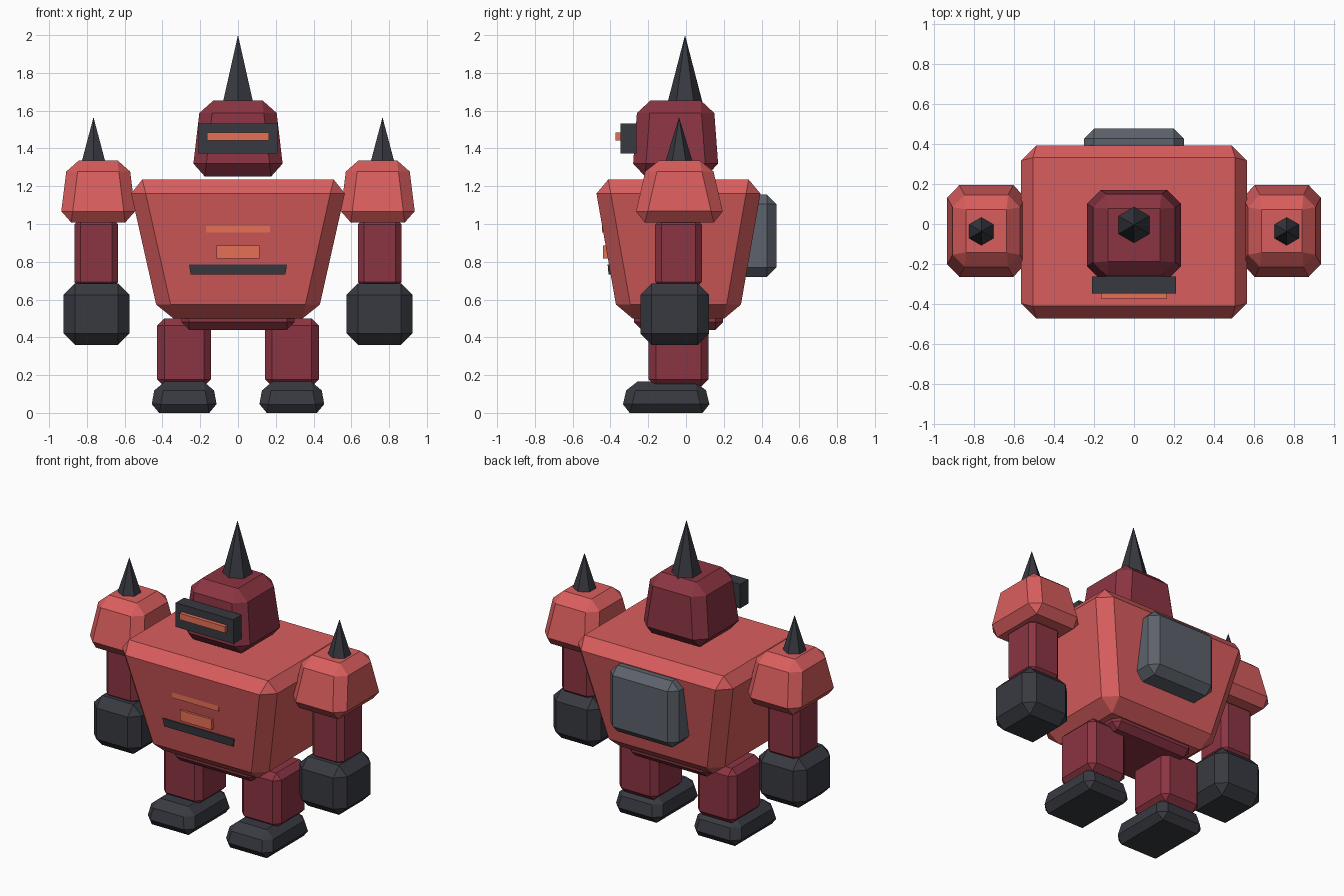
import bpy, bmesh

if "Cube" in bpy.data.objects:
    bpy.data.objects.remove(bpy.data.objects["Cube"])


def material(name, r, g, b):
    m = bpy.data.materials.new(name)
    m.diffuse_color = (r, g, b, 1)
    m.use_nodes = True
    m.node_tree.nodes["Principled BSDF"].inputs["Base Color"].default_value = m.diffuse_color
    return m


RED = material("red", 0.70, 0.11, 0.11)
MAROON = material("maroon", 0.26, 0.035, 0.055)
DARK = material("dark", 0.04, 0.042, 0.052)
ORANGE = material("orange", 0.80, 0.16, 0.09)
STEEL = material("steel", 0.11, 0.125, 0.15)


def finish(name, bm, mat):
    bmesh.ops.recalc_face_normals(bm, faces=bm.faces)
    me = bpy.data.meshes.new(name)
    bm.to_mesh(me)
    bm.free()
    me.materials.append(mat)
    ob = bpy.data.objects.new(name, me)
    bpy.context.collection.objects.link(ob)
    return ob


def block(name, x, y, z0, z1, bottom, top, bevel, mat):
    """Tapered box with chamfered edges; bottom and top are half sizes (x, y)."""
    bm = bmesh.new()
    bmesh.ops.create_cube(bm, size=2)
    for v in bm.verts:
        hx, hy = top if v.co.z > 0 else bottom
        v.co = (x + v.co.x * hx, y + v.co.y * hy, z1 if v.co.z > 0 else z0)
    if bevel:
        bmesh.ops.bevel(bm, geom=bm.edges[:], offset=bevel, segments=1,
                        profile=0.5, affect='EDGES')
    return finish(name, bm, mat)


def spike(name, x, y, z0, z1, radius):
    """Six-sided spike with a corner pointing along y."""
    bpy.ops.mesh.primitive_cone_add(vertices=6, radius1=radius, radius2=0,
                                    depth=z1 - z0, location=(x, y, (z0 + z1) / 2))
    ob = bpy.context.object
    ob.name = name
    ob.data.materials.append(DARK)


# torso, pelvis and backpack
block("torso", 0, -0.04, 0.50, 1.235, (0.417, 0.318), (0.582, 0.447), 0.075, RED)
block("pelvis", 0, -0.04, 0.44, 0.60, (0.30, 0.235), (0.30, 0.235), 0.04, MAROON)
block("backpack", 0, 0.36, 0.72, 1.156, (0.25, 0.118), (0.25, 0.118), 0.05, STEEL)

# chest details
block("chest_strip", 0, -0.39, 0.955, 1.00, (0.17, 0.054), (0.17, 0.054), 0, ORANGE)
block("chest_panel", 0, -0.39, 0.817, 0.886, (0.115, 0.05), (0.115, 0.05), 0, ORANGE)
block("chest_bar", 0, -0.36, 0.732, 0.785, (0.25, 0.05), (0.26, 0.055), 0, DARK)

# head with visor and spike
block("head", 0, -0.055, 1.252, 1.655, (0.244, 0.230), (0.197, 0.20), 0.068, MAROON)
block("visor", 0, -0.305, 1.374, 1.533, (0.21, 0.043), (0.21, 0.043), 0, DARK)
block("visor_light", 0, -0.35, 1.443, 1.485, (0.165, 0.022), (0.165, 0.022), 0, ORANGE)
spike("head_spike", 0, -0.005, 1.645, 2.0, 0.092)

# arms and legs on both sides
for side, s in (("left", 1), ("right", -1)):
    block(side + "_shoulder", s * 0.74, -0.035, 1.008, 1.337,
          (0.203, 0.243), (0.162, 0.167), 0.06, RED)
    spike(side + "_shoulder_spike", s * 0.765, -0.037, 1.33, 1.565, 0.072)
    block(side + "_arm", s * 0.75, -0.04, 0.66, 1.03,
          (0.116, 0.124), (0.116, 0.124), 0.033, MAROON)
    block(side + "_hand", s * 0.749, -0.06, 0.36, 0.685,
          (0.174, 0.182), (0.174, 0.182), 0.06, DARK)
    block(side + "_leg", s * 0.285, -0.04, 0.14, 0.50,
          (0.143, 0.158), (0.143, 0.158), 0.038, MAROON)
    block(side + "_foot", s * 0.285, -0.105, 0.0, 0.165,
          (0.18, 0.24), (0.15, 0.20), 0.047, DARK)
